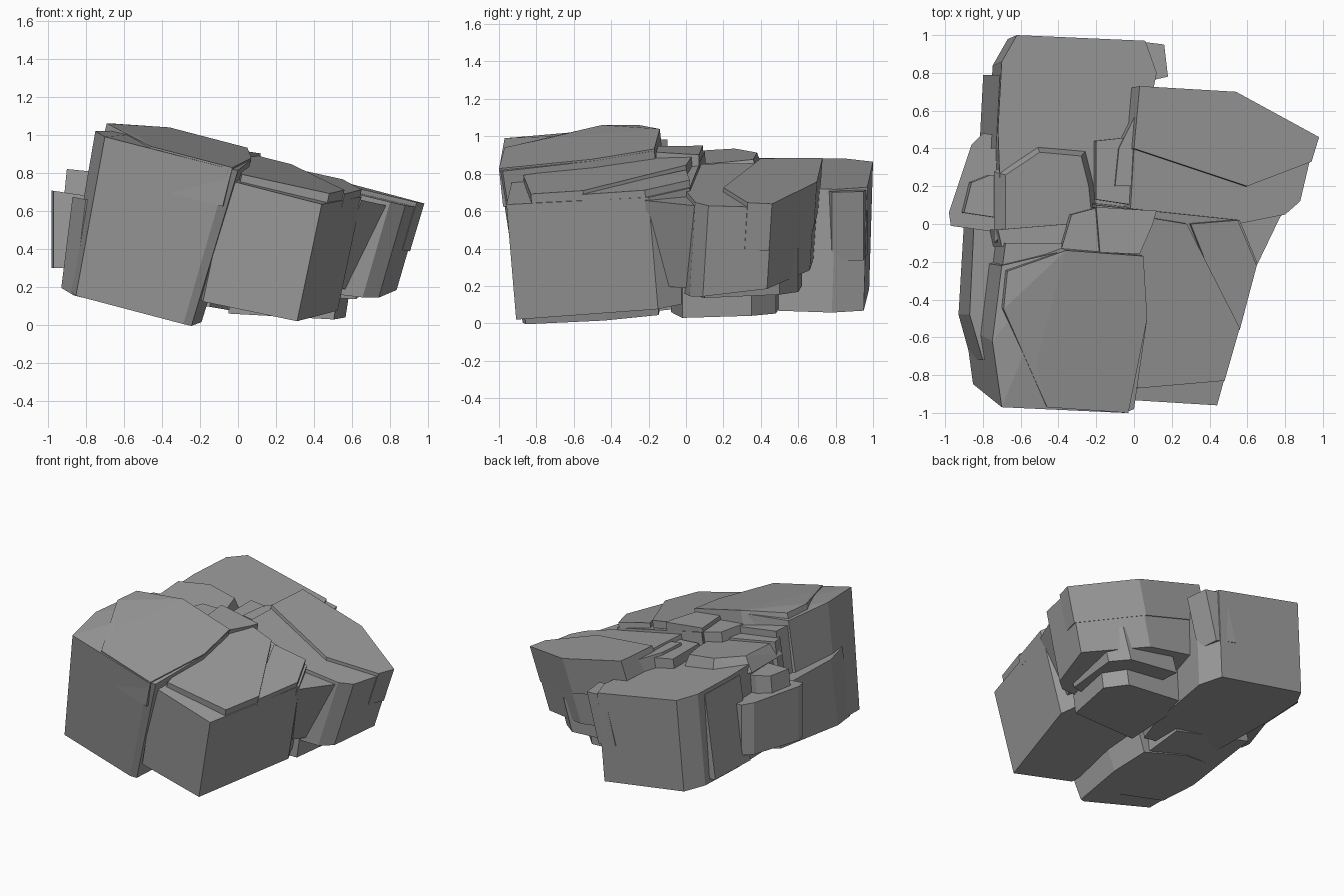
import bpy, bmesh
from math import radians
from mathutils import Vector

default_cube = bpy.data.objects.get("Cube")
if default_cube:
    bpy.data.objects.remove(default_cube, do_unlink=True)

stone = bpy.data.materials.new("stone grey")
stone.use_nodes = True
stone_colour = (0.33, 0.33, 0.33, 1)
stone.diffuse_color = stone_colour
stone.node_tree.nodes["Principled BSDF"].inputs["Base Color"].default_value = stone_colour


def height(plane, x, y):
    """Height of a sloping plane given as (height at centre, slope in x, slope in y)."""
    base, slope_x, slope_y = plane
    return base + slope_x * x + slope_y * y


def chunk(name, outline, top, bottom, lean=(-0.2, 0), flare=1, cap=2):
    """Convex stone block: a top outline dropped along a lean to a sloping underside."""
    bm = bmesh.new()
    centre = sum((Vector(p) for p in outline), Vector((0, 0))) / len(outline)
    for x, y in outline:
        upper = min(height(top, x, y), cap)
        drop = upper - height(bottom, x, y)
        foot = centre + (Vector((x, y)) - centre) * flare + Vector(lean) * drop
        bm.verts.new((x, y, upper))
        bm.verts.new((foot.x, foot.y, height(bottom, foot.x, foot.y)))
    hull = bmesh.ops.convex_hull(bm, input=bm.verts)
    loose = set(hull["geom_interior"] + hull["geom_unused"])
    bmesh.ops.delete(bm, geom=[g for g in loose if isinstance(g, bmesh.types.BMVert)], context="VERTS")
    bmesh.ops.dissolve_limit(bm, angle_limit=radians(2), verts=bm.verts, edges=bm.edges)
    bmesh.ops.recalc_face_normals(bm, faces=bm.faces)
    mesh = bpy.data.meshes.new(name)
    bm.to_mesh(mesh)
    bm.free()
    mesh.materials.append(stone)
    rock = bpy.data.objects.new(name, mesh)
    bpy.context.collection.objects.link(rock)
    return rock


# Tall front block with a slightly raised cap and a base running along its side
chunk("tall_block",
      [(-0.75, -0.62), (-0.7, -0.97), (-0.05, -1), (0, -0.98), (0.07, -0.5),
       (0.05, -0.17), (-0.36, -0.14), (-0.7, -0.22)],
      top=(0.96, -0.25, 0.15), bottom=(0, -0.26, 0.08), lean=(-0.23, 0.08),
      flare=0.87, cap=1.02)
chunk("tall_block_cap",
      [(-0.46, -0.97), (-0.03, -1), (0.07, -0.5), (0.05, -0.17), (-0.36, -0.14),
       (-0.67, -0.25), (-0.69, -0.45), (-0.52, -0.74)],
      top=(0.97, -0.25, 0.15), bottom=(0.75, -0.25, 0.15), lean=(-0.23, 0.1), cap=1.06)
chunk("tall_block_base",
      [(-0.8, -0.72), (-0.87, -0.48), (-0.84, 0.15), (-0.2, 0.15), (-0.2, -0.72)],
      top=(0.5, -0.2, 0), bottom=(0.02, -0.24, 0.1), lean=(-0.12, 0))

# Front block with two cover slabs split by a crack
front_lean = (-0.2, 0.08)
chunk("front_block",
      [(-0.05, -0.93), (0.44, -0.96), (0.65, -0.2), (0.56, 0.02), (-0.2, 0.1)],
      top=(0.86, -0.25, 0.12), bottom=(0.2, -0.2, 0.13), lean=front_lean)
chunk("front_cover_inner",
      [(0.02, -0.87), (0.48, -0.83), (0.56, -0.55), (0.49, -0.52), (0.28, 0), (-0.02, 0.05)],
      top=(0.91, -0.23, 0.13), bottom=(0.82, -0.25, 0.12), lean=front_lean)
chunk("front_cover_outer",
      [(0.3, 0), (0.5, -0.5), (0.56, -0.56), (0.65, -0.22), (0.55, 0.02)],
      top=(0.89, -0.23, 0.13), bottom=(0.82, -0.25, 0.12), lean=front_lean)

# Side block, its raised slab and the knuckle joining it to the front block
side_lean = (-0.28, -0.06)
chunk("side_block",
      [(0.03, 0.72), (0.54, 0.69), (0.96, 0.46), (0.88, 0.12), (0.8, 0.05), (0.55, 0),
       (-0.02, 0.05), (0, 0.4)],
      top=(0.845, -0.25, 0.03), bottom=(0.24, -0.15, 0.16), lean=side_lean)
chunk("side_cover",
      [(0.03, 0.73), (0.54, 0.7), (0.98, 0.46), (0.94, 0.33), (0.6, 0.2), (0, 0.4)],
      top=(0.87, -0.25, 0.03), bottom=(0.6, -0.25, 0.03), lean=side_lean)
chunk("side_knuckle",
      [(0.4, -0.2), (0.65, -0.22), (0.78, 0.05), (0.7, 0.3), (0.4, 0.3)],
      top=(0.8, -0.22, 0), bottom=(0.3, -0.2, 0), lean=(-0.35, 0.1))
chunk("lower_step",
      [(0, -0.08), (0.56, -0.02), (0.62, 0.35), (0.5, 0.48), (0, 0.5)],
      top=(0.4, 0, 0), bottom=(0.06, -0.06, 0.04), lean=(-0.15, 0))
chunk("middle_step",
      [(0.3, 0), (0.7, 0.1), (0.72, 0.5), (0.6, 0.6), (0.2, 0.62)],
      top=(0.4, 0, 0), bottom=(0.18, -0.08, 0.05), lean=(-0.3, 0))

# Back block with a flared ridge and a broken corner
chunk("back_block",
      [(-0.62, 1), (0.06, 0.97), (0.12, 0.8), (0, 0.2), (-0.1, -0.05), (-0.7, -0.05),
       (-0.72, 0.5), (-0.7, 0.86)],
      top=(0.74, -0.2, 0), bottom=(0.07, -0.17, 0), lean=(-0.07, -0.03))
chunk("back_corner",
      [(0, 0.97), (0.16, 0.95), (0.18, 0.78), (0, 0.74)],
      top=(0.72, -0.1, 0), bottom=(0.35, -0.2, 0), lean=(-0.25, 0))
chunk("back_ridge",
      [(-0.68, 0.26), (-0.5, 0.38), (-0.28, 0.36), (-0.24, 0.2), (-0.22, 0), (-0.68, -0.04)],
      top=(0.81, -0.16, 0.06), bottom=(0.68, -0.2, 0), lean=(0, 0), flare=1.25)

# Plate and small stones on the outer wall
chunk("wall_plate",
      [(-0.8, 0.48), (-0.86, 0.42), (-0.98, 0.06), (-0.97, -0.01), (-0.6, -0.06), (-0.55, 0.45)],
      top=(0.56, -0.15, 0), bottom=(0.3, 0, 0), lean=(0, 0))
chunk("wall_stone",
      [(-0.76, 0.26), (-0.86, 0.22), (-0.9, 0.06), (-0.7, 0.03), (-0.65, 0.25)],
      top=(0.73, -0.1, 0), bottom=(0.55, 0, 0), lean=(-0.1, 0))
chunk("wall_rib",
      [(-0.71, 0.79), (-0.73, 0.4), (-0.5, 0.4), (-0.5, 0.79)],
      top=(0.71, -0.2, 0), bottom=(0.1, -0.17, 0), lean=(-0.14, 0))

# Broken steps where the blocks meet
for name, outline, level in (
        ("upper_step", [(-0.7, -0.25), (-0.68, -0.1), (-0.38, -0.1), (-0.4, -0.22)], 0.88),
        ("shelf_step", [(-0.7, -0.12), (-0.72, -0.03), (-0.36, 0), (-0.33, -0.12)], 0.83),
        ("centre_wedge", [(-0.39, -0.15), (-0.33, 0.05), (-0.18, 0.09), (-0.16, -0.15)], 0.89),
        ("centre_slab", [(-0.18, -0.15), (-0.2, 0.09), (0.12, 0.07), (0.1, 0), (0.03, -0.16)], 0.92),
        ("valley_step", [(-0.2, 0.13), (-0.2, 0.44), (-0.02, 0.46), (0, 0.1)], 0.82),
        ("valley_chip", [(-0.1, 0.2), (-0.08, 0.4), (0.02, 0.6), (0.05, 0.2)], 0.84)):
    chunk(name, outline, top=(level, -0.15, 0), bottom=(0.4, -0.2, 0), lean=(-0.15, 0))
